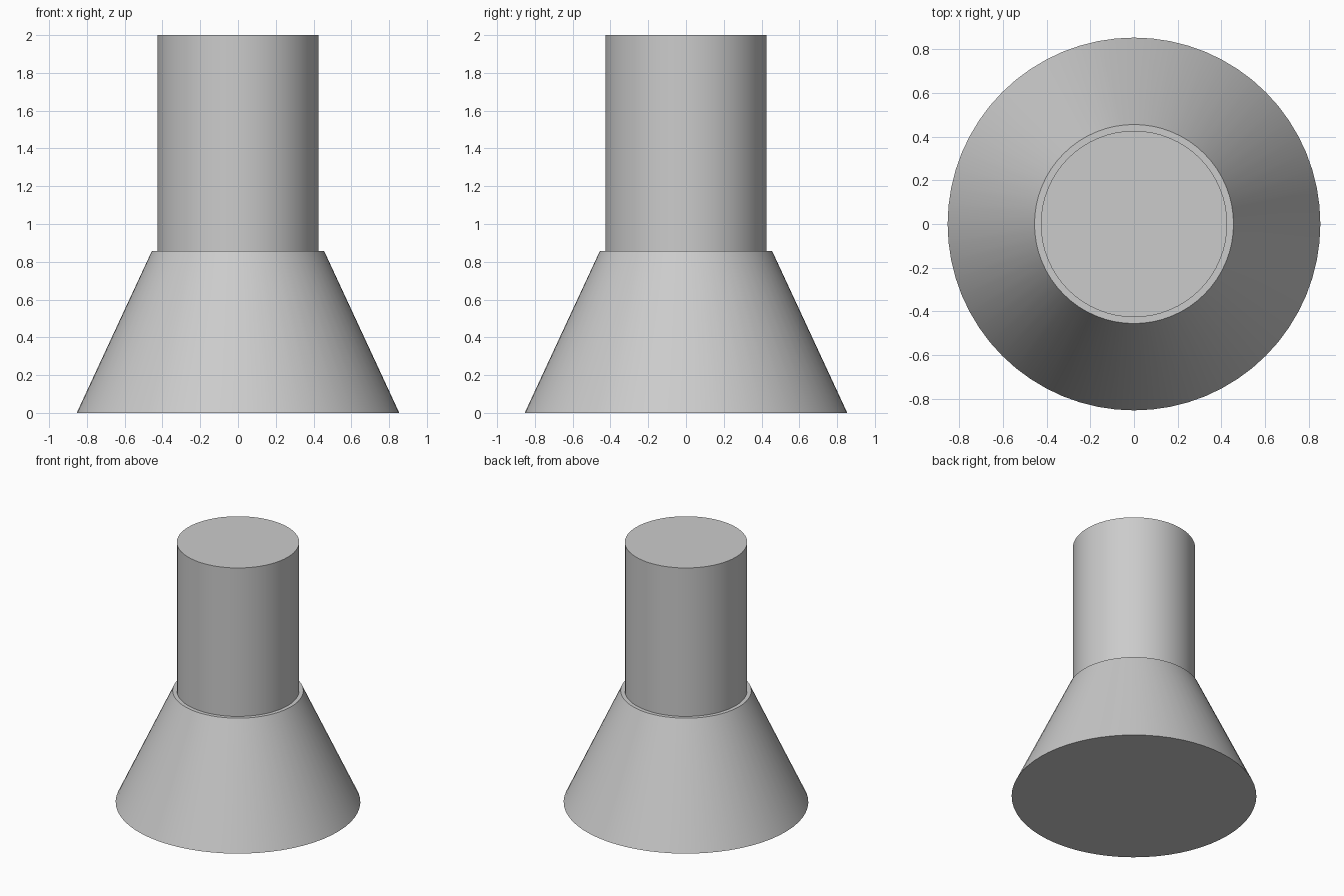
import bpy
import math

if "Cube" in bpy.data.objects:
    bpy.data.objects.remove(bpy.data.objects["Cube"], do_unlink=True)

SIDES = 64
BASE_HEIGHT = 0.857
TOTAL_HEIGHT = 2.0

# Single light grey material
grey = bpy.data.materials.new("light_grey")
grey.use_nodes = True
colour = (0.6, 0.6, 0.6, 1)
grey.diffuse_color = colour
grey.node_tree.nodes["Principled BSDF"].inputs["Base Color"].default_value = colour


def add_round(name, bottom_radius, top_radius, bottom, top):
    """Capped cone or cylinder between two heights."""
    bpy.ops.mesh.primitive_cone_add(
        vertices=SIDES, radius1=bottom_radius, radius2=top_radius,
        depth=top - bottom, location=(0, 0, (bottom + top) / 2))
    part = bpy.context.object
    part.name = name
    part.data.materials.append(grey)
    bpy.ops.object.shade_smooth_by_angle(angle=math.radians(30))
    return part


# Flared base and the straight post standing on it
add_round("flared_base", 0.854, 0.456, 0, BASE_HEIGHT)
add_round("upright_post", 0.427, 0.427, BASE_HEIGHT, TOTAL_HEIGHT)
